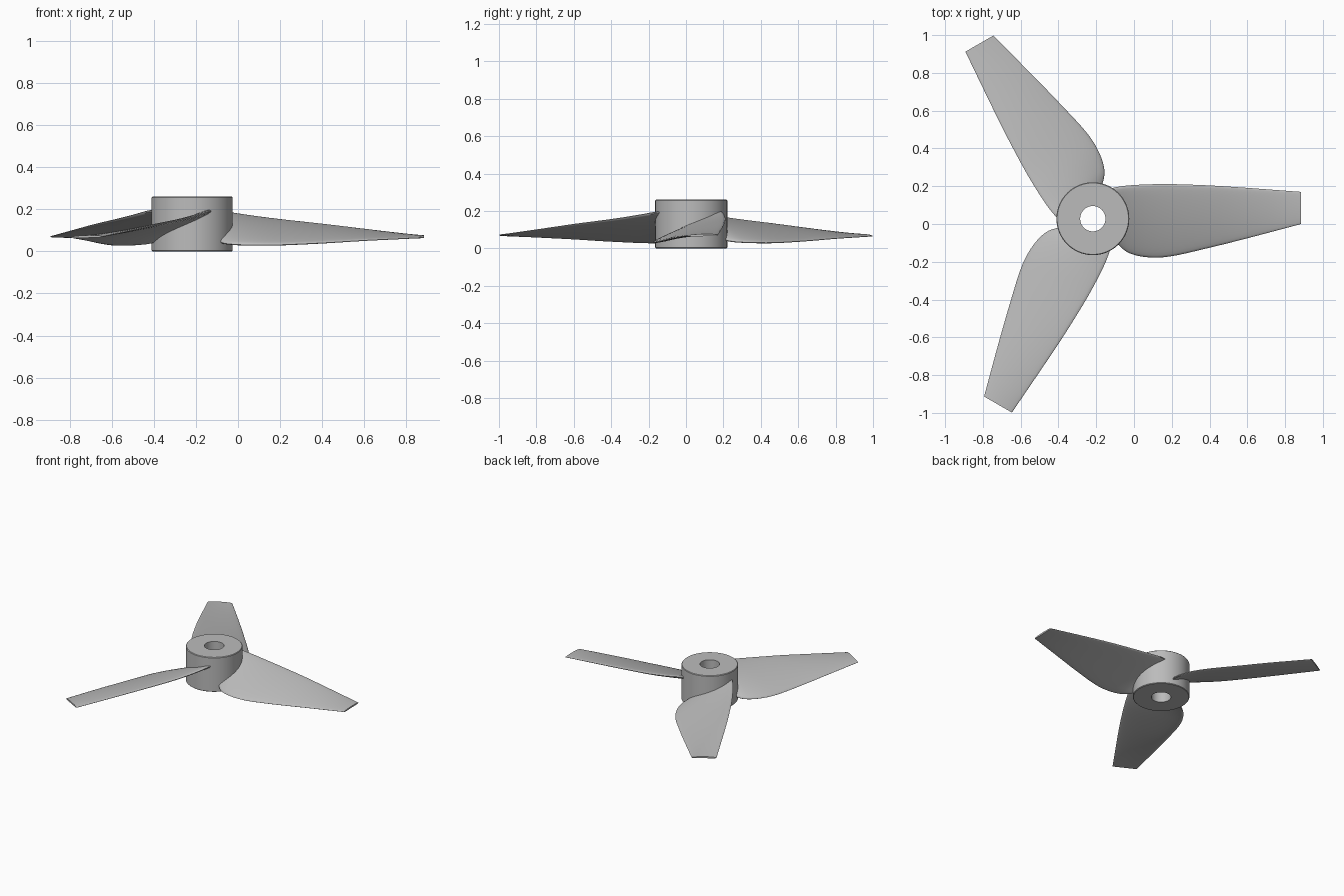
import bpy, bmesh, math
from mathutils import Vector, Matrix

if "Cube" in bpy.data.objects:
    bpy.data.objects.remove(bpy.data.objects["Cube"])

CENTRE = Vector((-0.218, 0.028, 0))
HUB_R, BORE_R, HUB_H = 0.193, 0.067, 0.26

grey = bpy.data.materials.new("plain grey")
grey.use_nodes = True
colour = (0.5, 0.5, 0.5, 1)
grey.diffuse_color = colour
grey.node_tree.nodes["Principled BSDF"].inputs["Base Color"].default_value = colour


def finish(name, bm, angle=0):
    bmesh.ops.recalc_face_normals(bm, faces=bm.faces)
    mesh = bpy.data.meshes.new(name)
    bm.to_mesh(mesh)
    bm.free()
    mesh.materials.append(grey)
    obj = bpy.data.objects.new(name, mesh)
    bpy.context.collection.objects.link(obj)
    obj.matrix_world = Matrix.Translation(CENTRE) @ Matrix.Rotation(angle, 4, "Z")
    bpy.ops.object.select_all(action="DESELECT")
    obj.select_set(True)
    bpy.context.view_layer.objects.active = obj
    bpy.ops.object.shade_smooth_by_angle(angle=math.radians(40))
    return obj


def bridge(bm, a, b):
    for i in range(len(a)):
        j = (i + 1) % len(a)
        bm.faces.new((a[i], a[j], b[j], b[i]))


# Hub: a bored cylinder with a tiny bevel on the outer rims
bm = bmesh.new()
c = 0.004
profile = [(BORE_R, 0), (HUB_R - c, 0), (HUB_R, c),
           (HUB_R, HUB_H - c), (HUB_R - c, HUB_H), (BORE_R, HUB_H)]
rings = []
for k in range(72):
    t = math.tau * k / 72
    rings.append([bm.verts.new((r * math.cos(t), r * math.sin(t), z)) for r, z in profile])
for k in range(72):
    bridge(bm, rings[k], rings[(k + 1) % 72])
finish("hub", bm)

# Blade stations: radius, low edge y and z, high edge y and z, thickness
stations = [Vector(s) for s in (
    (0.09, -0.07, 0.07, 0.160, 0.195, 0.032),
    (0.14, -0.142, 0.042, 0.170, 0.190, 0.032),
    (0.20, -0.185, 0.033, 0.177, 0.180, 0.031),
    (0.30, -0.205, 0.030, 0.182, 0.165, 0.030),
    (0.42, -0.198, 0.031, 0.183, 0.150, 0.028),
    (0.62, -0.153, 0.040, 0.176, 0.128, 0.024),
    (0.82, -0.103, 0.052, 0.163, 0.104, 0.019),
    (1.103, -0.028, 0.066, 0.142, 0.070, 0.012))]


def smooth_path(points, steps):
    ext = [2 * points[0] - points[1]] + points + [2 * points[-1] - points[-2]]
    out = []
    for p0, p1, p2, p3 in zip(ext, ext[1:], ext[2:], ext[3:]):
        for k in range(steps):
            t = k / steps
            out.append(p1 + 0.5 * t * ((p2 - p0) + t * (2 * p0 - 5 * p1 + 4 * p2 - p3
                       + t * (3 * (p1 - p2) + p3 - p0))))
    return out + [points[-1]]


def section(bm, s, count=32):
    # Rounded-edge blade section with a slight camber
    r, y0, z0, y1, z1, thick = s
    low, high = Vector((r, y0, z0)), Vector((r, y1, z1))
    chord = high - low
    up = Vector((0, -chord.z, chord.y)).normalized()
    verts = []
    for k in range(count):
        t = math.tau * k / count
        along = 0.5 - 0.5 * math.cos(t)
        side = math.copysign(abs(math.sin(t)) ** 0.7, math.sin(t))
        lift = side * thick / 2 + 0.2 * thick * math.sin(math.pi * along)
        verts.append(bm.verts.new(low + chord * along + up * lift))
    return verts


def add_blade(number):
    bm = bmesh.new()
    loops = [section(bm, s) for s in smooth_path(stations, 5)]
    for a, b in zip(loops, loops[1:]):
        bridge(bm, a, b)
    bm.faces.new(loops[0])
    bm.faces.new(loops[-1])
    finish(f"blade_{number + 1}", bm, math.tau * number / 3)


for n in range(3):
    add_blade(n)
